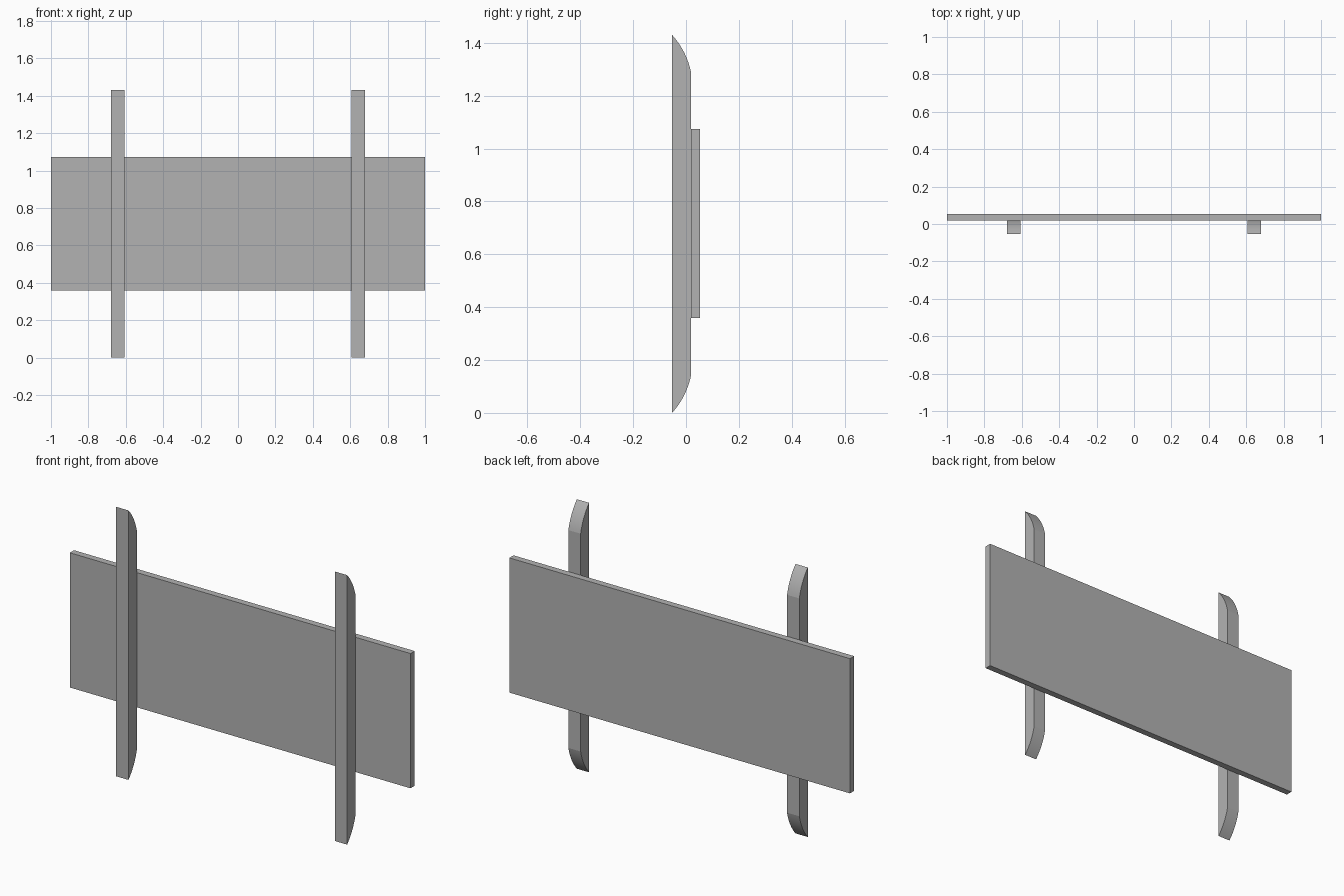
import bpy
import bmesh
from math import radians, sin, cos, tan, atan2, hypot

cube = bpy.data.objects.get("Cube")
if cube:
    bpy.data.objects.remove(cube, do_unlink=True)

HEIGHT = 1.43
FRONT, JOINT, BACK = -0.053, 0.018, 0.053
CURVE_DROP = 0.137
ARC_STEPS = 12

grey = bpy.data.materials.new("plain grey")
grey.use_nodes = True
grey.diffuse_color = (0.45, 0.45, 0.45, 1)
grey.node_tree.nodes["Principled BSDF"].inputs["Base Color"].default_value = grey.diffuse_color


def extrude_profile(name, profile, x_centre, width):
    """Extrude a closed (y, z) profile along x, centred on x_centre."""
    bm = bmesh.new()
    face = bm.faces.new([bm.verts.new((-width / 2, y, z)) for y, z in profile])
    result = bmesh.ops.extrude_face_region(bm, geom=[face])
    moved = [v for v in result["geom"] if isinstance(v, bmesh.types.BMVert)]
    bmesh.ops.translate(bm, verts=moved, vec=(width, 0, 0))
    bmesh.ops.recalc_face_normals(bm, faces=bm.faces)
    mesh = bpy.data.meshes.new(name)
    bm.to_mesh(mesh)
    bm.free()
    mesh.materials.append(grey)
    obj = bpy.data.objects.new(name, mesh)
    obj.location.x = x_centre
    bpy.context.collection.objects.link(obj)
    bpy.ops.object.select_all(action="DESELECT")
    obj.select_set(True)
    bpy.context.view_layer.objects.active = obj
    bpy.ops.object.shade_smooth_by_angle(angle=radians(10))
    return obj


def rounded_end():
    """Shallow convex arc from the front tip to the back face at the top."""
    dy, dz = JOINT - FRONT, -CURVE_DROP
    chord, heading = hypot(dy, dz), atan2(dz, dy)
    half = radians(15)
    radius = chord / 2 / sin(half)
    points = []
    for i in range(ARC_STEPS + 1):
        a = -half + 2 * half * i / ARC_STEPS
        along = chord / 2 + radius * sin(a)
        bulge = radius * (cos(a) - cos(half))
        points.append((FRONT + along * cos(heading) - bulge * sin(heading),
                       HEIGHT + along * sin(heading) + bulge * cos(heading)))
    return points


# Upright battens with both back ends curved
top_end = rounded_end()
bottom_end = [(y, HEIGHT - z) for y, z in reversed(top_end)]
for side, x in (("left", 0.642), ("right", -0.642)):
    extrude_profile(side + "_upright", top_end + bottom_end, x, 0.072)

# Wide flat panel behind the uprights
low, high = 0.358, 1.073
extrude_profile("panel", [(JOINT, low), (BACK, low), (BACK, high), (JOINT, high)], 0, 2)
